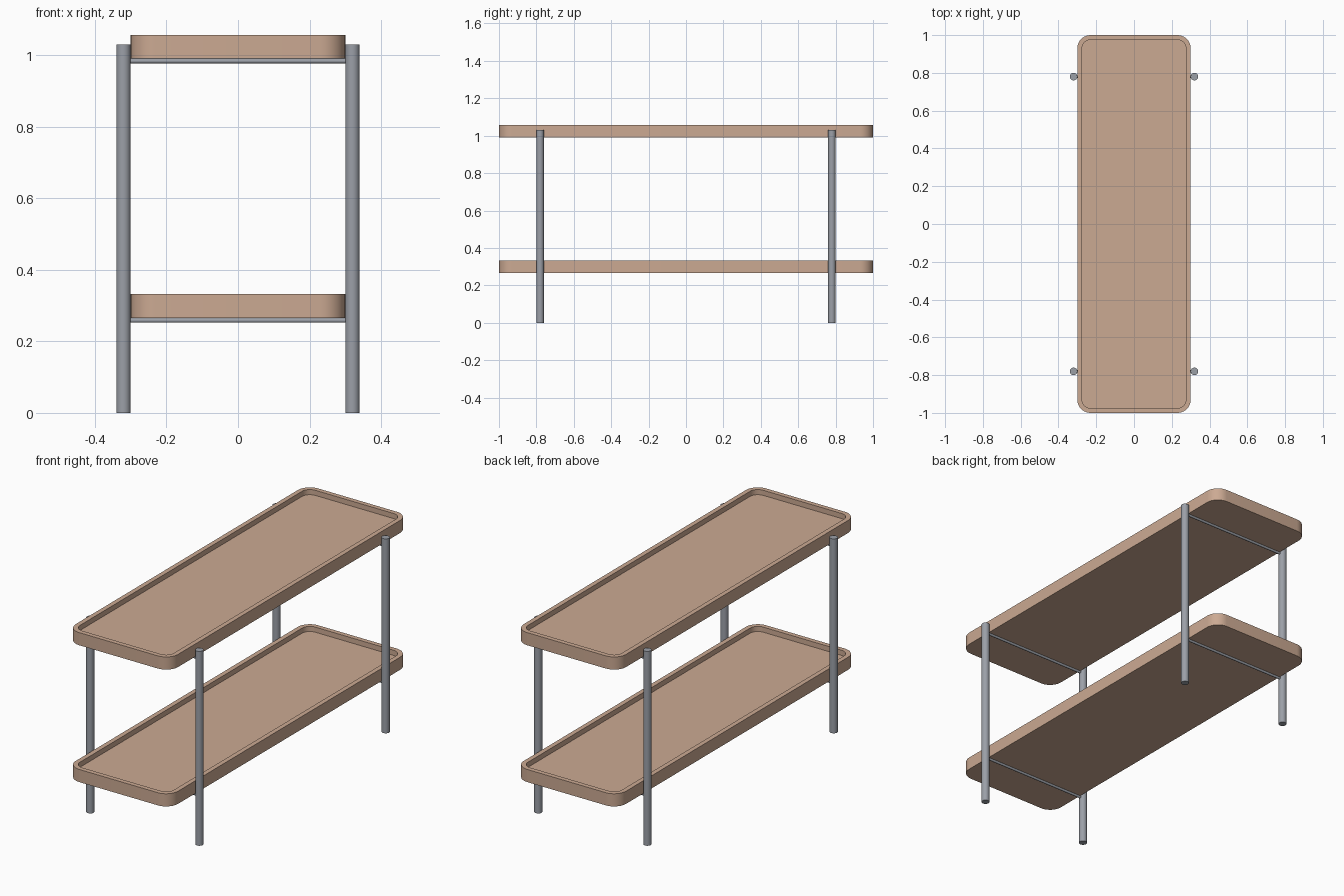
import bpy, bmesh, math
from mathutils import Matrix

cube = bpy.data.objects.get("Cube")
if cube:
    bpy.data.objects.remove(cube, do_unlink=True)


def material(name, rgb):
    mat = bpy.data.materials.new(name)
    mat.use_nodes = True
    colour = (*rgb, 1)
    mat.diffuse_color = colour
    mat.node_tree.nodes["Principled BSDF"].inputs["Base Color"].default_value = colour
    return mat


tan = material("tan", (0.60, 0.40, 0.29))
grey = material("grey metal", (0.33, 0.35, 0.39))


def finish(bm, name, mat):
    bmesh.ops.recalc_face_normals(bm, faces=bm.faces)
    mesh = bpy.data.meshes.new(name)
    bm.to_mesh(mesh)
    bm.free()
    mesh.materials.append(mat)
    obj = bpy.data.objects.new(name, mesh)
    bpy.context.collection.objects.link(obj)
    bpy.ops.object.select_all(action="DESELECT")
    obj.select_set(True)
    bpy.context.view_layer.objects.active = obj
    bpy.ops.object.shade_smooth_by_angle(angle=math.radians(35))
    return obj


def rounded_loop(bm, half_x, half_y, radius, z, steps=10):
    """Ring of vertices around a rounded rectangle."""
    ring = []
    for quarter, (sx, sy) in enumerate([(1, 1), (-1, 1), (-1, -1), (1, -1)]):
        for i in range(steps + 1):
            a = (quarter + i / steps) * math.pi / 2
            ring.append(bm.verts.new((sx * (half_x - radius) + radius * math.cos(a),
                                      sy * (half_y - radius) + radius * math.sin(a), z)))
    return ring


def tray(name, bottom, height=0.067, rim=0.025, depth=0.027):
    top = bottom + height
    bm = bmesh.new()
    # Each ring is inset from the outline: underside, rim, inner lip, floor
    rings = [rounded_loop(bm, 0.3 - inset, 1 - inset, 0.07 - inset, z)
             for inset, z in [(0, bottom), (0, top), (rim, top), (rim, top - depth)]]
    for low, high in zip(rings, rings[1:]):
        for i in range(len(low)):
            j = (i + 1) % len(low)
            bm.faces.new((low[i], low[j], high[j], high[i]))
    bm.faces.new(rings[0])
    bm.faces.new(rings[-1])
    return finish(bm, name, tan)


def rod(name, radius, length, centre, along_x=False):
    bm = bmesh.new()
    turn = Matrix.Rotation(math.pi / 2, 4, "Y") if along_x else Matrix()
    bmesh.ops.create_cone(bm, cap_ends=True, segments=32, radius1=radius, radius2=radius,
                          depth=length, matrix=Matrix.Translation(centre) @ turn)
    return finish(bm, name, grey)


# Two trays, each resting on a pair of thin crossbars
for level, bottom in (("lower", 0.265), ("upper", 0.99)):
    tray(level + "_tray", bottom)
    for end, y in (("front", -0.78), ("back", 0.78)):
        rod(f"{level}_{end}_crossbar", 0.0065, 0.606, (0, y, bottom - 0.0065), True)

# Four round legs outside the long edges
for side, x in (("right", -0.32), ("left", 0.32)):
    for end, y in (("front", -0.78), ("back", 0.78)):
        rod(f"{end}_{side}_leg", 0.02, 1.03, (x, y, 0.515))
